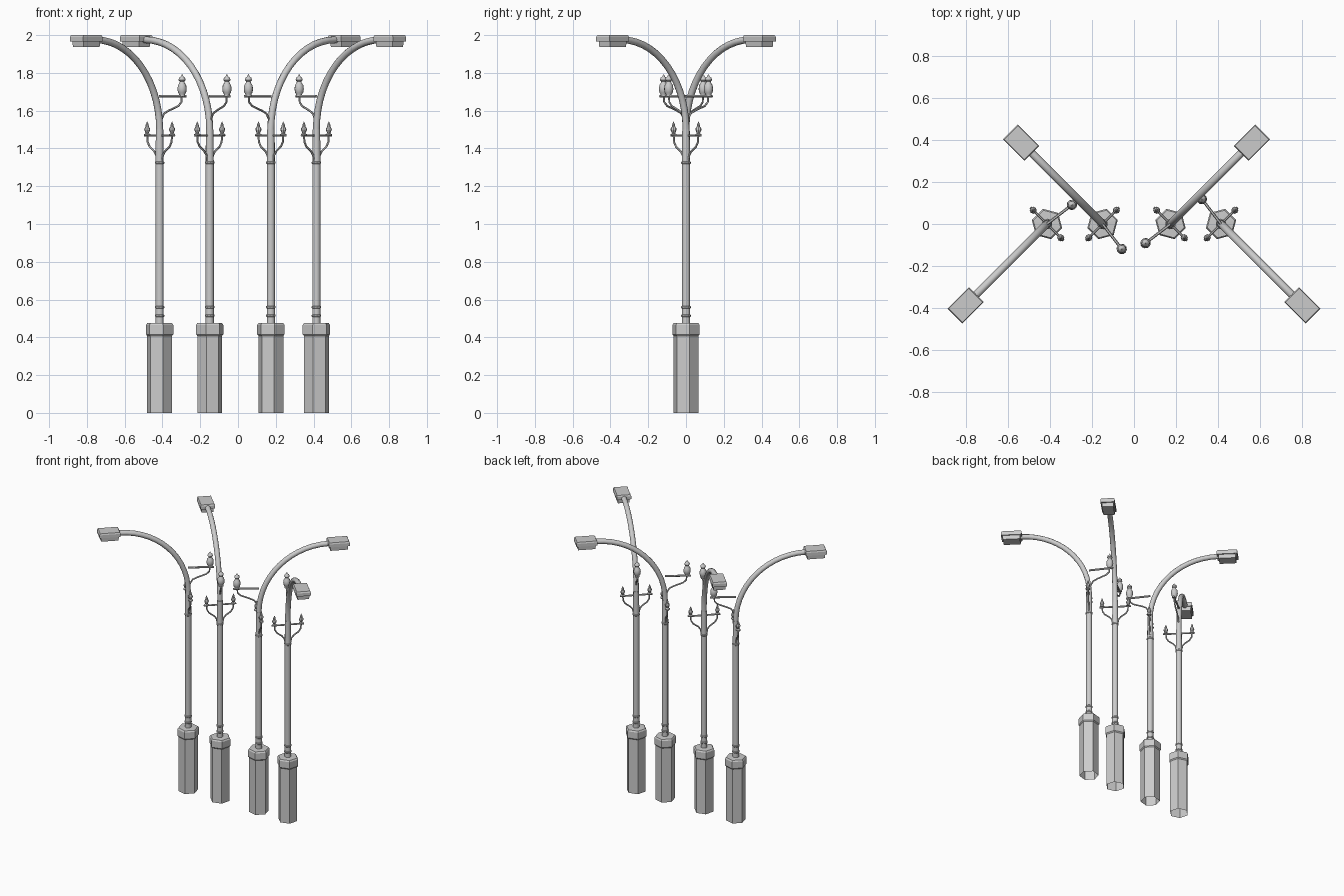
import bpy, math
from math import sin, cos, pi, radians

if "Cube" in bpy.data.objects:
    bpy.data.objects.remove(bpy.data.objects["Cube"])

# (x position, direction of the long arm in degrees)
LAMPS = [(-0.415, 225), (-0.15, 135), (0.174, 45), (0.415, 315)]
TILT = radians(172.5)   # direction of the globe bracket, nearly opposite the arm


def skin(rings, cap_start=True, cap_end=True):
    """Join equal-sized rings of points into a surface."""
    n = len(rings[0])
    verts = [p for r in rings for p in r]
    faces = [(i * n + j, i * n + (j + 1) % n, (i + 1) * n + (j + 1) % n, (i + 1) * n + j)
             for i in range(len(rings) - 1) for j in range(n)]
    if cap_start:
        faces.append(tuple(reversed(range(n))))
    if cap_end:
        faces.append(tuple(range(len(verts) - n, len(verts))))
    return verts, faces


def lathe(profile, n, dist=0, ang=0, open_bottom=False):
    """Turn an (r, z) profile about a vertical axis set off from the pole."""
    cx, cy = dist * cos(ang), dist * sin(ang)
    return skin([[(cx + r * cos(2 * pi * j / n), cy + r * sin(2 * pi * j / n), z)
                  for j in range(n)] for r, z in profile], cap_start=not open_bottom)


def tube(path, r, n, ang=0):
    """Sweep a round section along a (distance, z) path in a vertical plane."""
    rings = []
    for i, (d, z) in enumerate(path):
        a, b = path[max(i - 1, 0)], path[min(i + 1, len(path) - 1)]
        t = math.atan2(b[1] - a[1], b[0] - a[0])
        ring = []
        for j in range(n):
            u, v = r * cos(2 * pi * (j + .5) / n), r * sin(2 * pi * (j + .5) / n)
            x, zz = d + u * sin(t), z - u * cos(t)
            ring.append((x * cos(ang) - v * sin(ang), x * sin(ang) + v * cos(ang), zz))
        rings.append(ring)
    return skin(rings)


def box_stack(levels, cx):
    """Rectangular sections given as (half length, half width, z)."""
    return skin([[(cx + sx * l, sy * w, z) for sx, sy in ((-1, -1), (1, -1), (1, 1), (-1, 1))]
                 for l, w, z in levels])


def make(name, pieces, smooth=False):
    """Build one part and place a linked copy on every lamp."""
    verts, faces = [], []
    for v, f in pieces:
        o = len(verts)
        verts += v
        faces += [tuple(i + o for i in q) for q in f]
    me = bpy.data.meshes.new(name)
    me.from_pydata(verts, [], faces)
    if smooth:
        me.shade_smooth()
        me.set_sharp_from_angle(angle=radians(40))
    me.update()
    for k, (x, deg) in enumerate(LAMPS):
        ob = bpy.data.objects.new(f"{name}_{k + 1}", me)
        ob.location.x = x
        ob.rotation_euler.z = radians(deg)
        bpy.context.collection.objects.link(ob)


# Hexagonal pedestal, open underneath, with its wider cap
make("pedestal", [lathe([(.068, 0), (.068, .408), (.075, .416), (.075, .465),
                         (.068, .475), (.02, .477)], 6, open_bottom=True)])

# Straight pole flowing into the quarter-ellipse arm
arm = [(.48 - .48 * cos(a), 1.5 + .475 * sin(a)) for a in [i * pi / 28 for i in range(15)]]
make("pole", [lathe([(.022, .47), (.022, 1.33), (.020, 1.5)], 10)], True)
make("arm", [tube(arm + [(.5, 1.975)], .0185, 10)], True)

# Collars near the foot and top of the pole
make("collar", [lathe([(.022, z - .007), (.0255, z - .004), (.0255, z + .004), (.022, z + .007)], 10)
                for z in (.515, .56, 1.325)])

# Lamp head: shallow lid over a slightly smaller housing
make("lamp_head", [box_stack([(.06, .04, 1.937), (.062, .042, 1.967), (.073, .05, 1.967),
                              (.073, .05, 1.99), (.068, .046, 2.0)], .549)])

# Twin finial lights on a crossbar, with curved supports
sides = (pi / 2, -pi / 2)
make("crossbar", [tube([(-.112, 1.468), (.112, 1.468)], .006, 6, pi / 2)])
make("finial_support", [tube([(.092, 1.466), (.09, 1.435), (.075, 1.41), (.04, 1.385),
                              (.025, 1.365), (.018, 1.335)], .0055, 6, a) for a in sides], True)
finial = [(.017, 1.468), (.017, 1.475), (.008, 1.48), (.016, 1.498), (.015, 1.506),
          (.009, 1.515), (.008, 1.525), (.001, 1.542)]
make("finial_light", [lathe(finial, 8, .093, a) for a in sides])

# Globe light on its own bracket behind the pole
make("globe_bar", [tube([(0, 1.676), (.175, 1.676)], .007, 6, TILT)])
make("globe_support", [tube([(.148, 1.675), (.145, 1.645), (.125, 1.625), (.06, 1.6),
                             (.03, 1.585), (.01, 1.55)], .0055, 6, TILT)], True)
globe = [(.016, 1.676), (.016, 1.688), (.022, 1.696), (.025, 1.715), (.022, 1.735),
         (.014, 1.747), (.012, 1.754), (.019, 1.762), (.016, 1.774), (.008, 1.78), (.001, 1.793)]
make("globe_light", [lathe(globe, 10, .15, TILT)], True)
